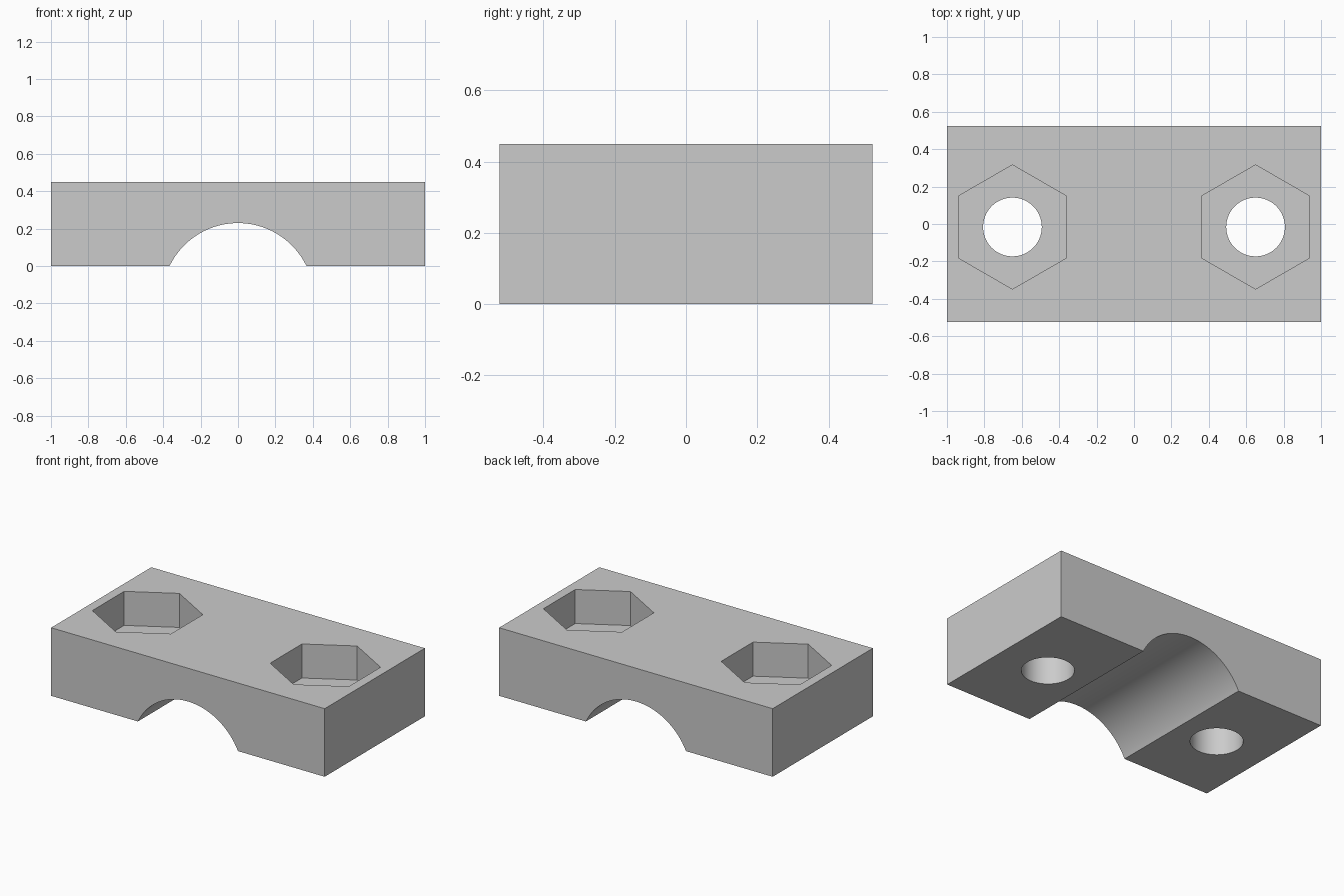
import bpy
import bmesh
import math

# Remove the default cube only
cube = bpy.data.objects.get("Cube")
if cube:
    bpy.data.objects.remove(cube, do_unlink=True)

HALF_DEPTH = 0.523
HEIGHT = 0.45
SADDLE_HALF, SADDLE_RISE = 0.366, 0.23
BOLT_X, BOLT_Y = 0.65, -0.016
POCKET_FLOOR = 0.225

# Single plain grey
grey = bpy.data.materials.new("light_grey")
grey.use_nodes = True
colour = (0.6, 0.6, 0.6, 1.0)
grey.diffuse_color = colour
grey.node_tree.nodes["Principled BSDF"].inputs["Base Color"].default_value = colour


def add_object(name, bm):
    bmesh.ops.recalc_face_normals(bm, faces=bm.faces)
    mesh = bpy.data.meshes.new(name)
    bm.to_mesh(mesh)
    bm.free()
    mesh.materials.append(grey)
    obj = bpy.data.objects.new(name, mesh)
    bpy.context.scene.collection.objects.link(obj)
    return obj


def prism(name, points, vector):
    """Extrude a closed outline into a solid."""
    bm = bmesh.new()
    face = bm.faces.new([bm.verts.new(p) for p in points])
    result = bmesh.ops.extrude_face_region(bm, geom=[face])
    moved = [v for v in result["geom"] if isinstance(v, bmesh.types.BMVert)]
    bmesh.ops.translate(bm, verts=moved, vec=vector)
    return add_object(name, bm)


def circle(x, y, z, radius, sides):
    """Regular outline with a corner pointing along +y."""
    return [(x + radius * math.sin(math.tau * i / sides),
             y + radius * math.cos(math.tau * i / sides), z) for i in range(sides)]


# Clamp block: rectangle with a round pipe saddle in its underside
radius = (SADDLE_HALF ** 2 + SADDLE_RISE ** 2) / (2 * SADDLE_RISE)
sweep = math.asin(SADDLE_HALF / radius)
steps = 48
outline = [(1, 0), (1, HEIGHT), (-1, HEIGHT), (-1, 0)]
for i in range(steps + 1):
    a = sweep * (2 * i / steps - 1)
    outline.append((radius * math.sin(a),
                    max(0, SADDLE_RISE - radius + radius * math.cos(a))))
block = prism("clamp_block", [(x, -HALF_DEPTH, z) for x, z in outline],
              (0, 2 * HALF_DEPTH, 0))

# Hexagonal nut pockets and bolt holes on both sides
cutters = []
for side, x in (("left", BOLT_X), ("right", -BOLT_X)):
    cutters.append(prism(side + "_nut_pocket_cutter",
                         circle(x, BOLT_Y, POCKET_FLOOR, 0.332, 6), (0, 0, HEIGHT)))
    cutters.append(prism(side + "_bolt_hole_cutter",
                         circle(x, BOLT_Y, -0.1, 0.157, 64), (0, 0, HEIGHT)))

bpy.context.view_layer.objects.active = block
block.select_set(True)
for cutter in cutters:
    cutter.hide_render = True
    cut = block.modifiers.new(cutter.name, "BOOLEAN")
    cut.operation = "DIFFERENCE"
    cut.solver = "EXACT"
    cut.object = cutter
    bpy.ops.object.modifier_apply(modifier=cut.name)
    bpy.data.objects.remove(cutter, do_unlink=True)

# Smooth bores and saddle, crisp edges elsewhere
bpy.ops.object.shade_smooth_by_angle(angle=math.radians(30))
